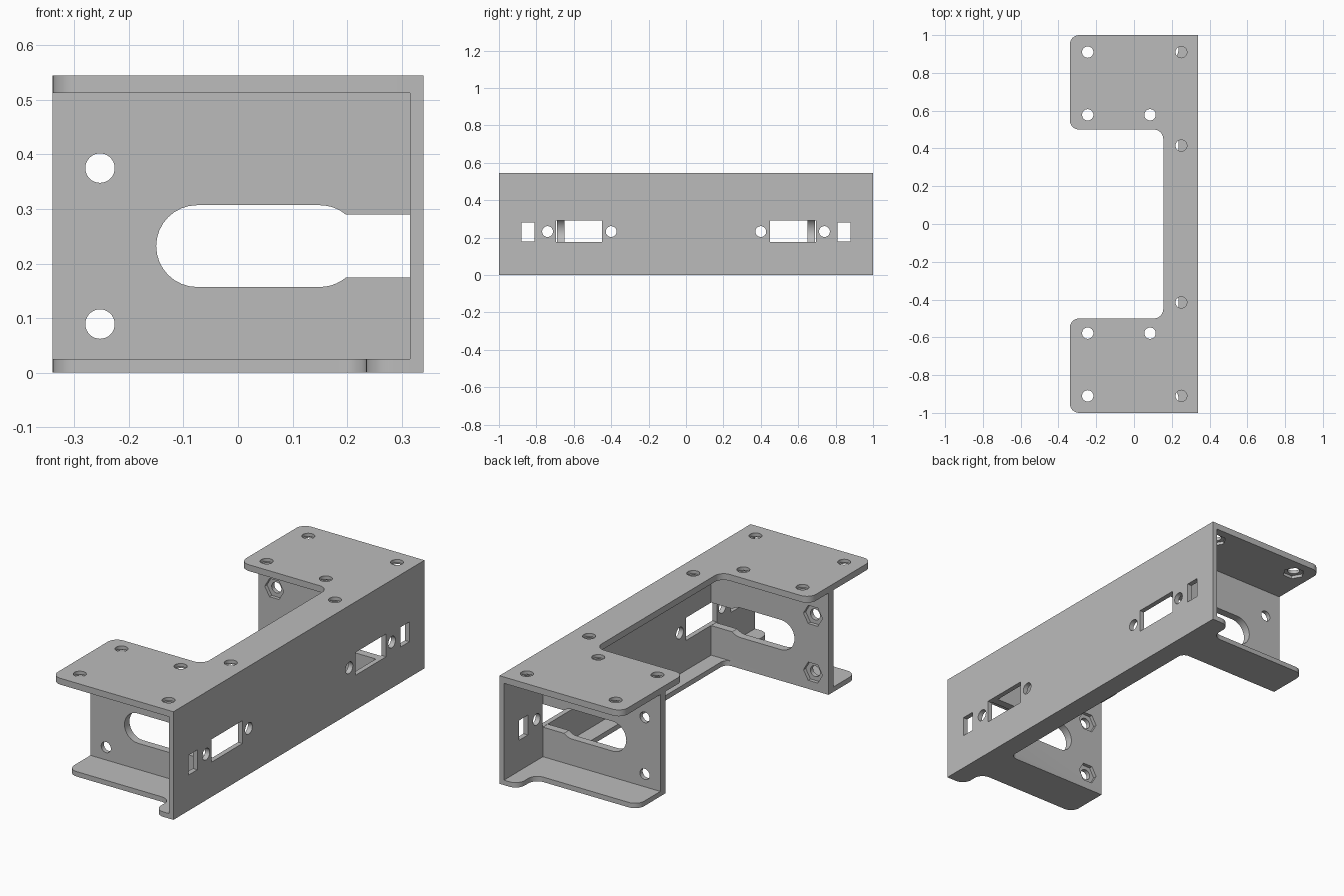
import bpy, bmesh, math
from mathutils import Vector

if "Cube" in bpy.data.objects:
    bpy.data.objects.remove(bpy.data.objects["Cube"])

grey = bpy.data.materials.new("plain_grey")
grey.diffuse_color = (0.5, 0.5, 0.5, 1)
grey.use_nodes = True
grey.node_tree.nodes["Principled BSDF"].inputs["Base Color"].default_value = grey.diffuse_color


def rounded(points, seg=8):
    """Outline from (x, y, corner radius) points."""
    out = []
    n = len(points)
    for i, (x, y, r) in enumerate(points):
        p = Vector((x, y))
        if r == 0:
            out.append(p)
            continue
        a = (Vector(points[i - 1][:2]) - p).normalized()
        b = (Vector(points[(i + 1) % n][:2]) - p).normalized()
        centre = p + (a + b) * r  # all corners are square
        for k in range(seg + 1):
            t = k / seg * math.pi / 2
            out.append(centre - b * r * math.cos(t) - a * r * math.sin(t))
    return out


def ngon(cx, cy, r, n=32, turn=0.0):
    return [(cx + r * math.cos(turn + 2 * math.pi * k / n),
             cy + r * math.sin(turn + 2 * math.pi * k / n)) for k in range(n)]


def rect(x0, x1, y0, y1):
    return [(x0, y0), (x1, y0), (x1, y1), (x0, y1)]


def prism(name, outline, axis, lo, hi):
    """Extrude a flat outline along an axis between lo and hi."""
    place = {"x": lambda u, v, w: (w, u, v),
             "y": lambda u, v, w: (u, w, v),
             "z": lambda u, v, w: (u, v, w)}[axis]
    bm = bmesh.new()
    a = [bm.verts.new(place(u, v, lo)) for u, v in outline]
    b = [bm.verts.new(place(u, v, hi)) for u, v in outline]
    n = len(a)
    bm.faces.new(a)
    bm.faces.new(b)
    for i in range(n):
        bm.faces.new((a[i], a[(i + 1) % n], b[(i + 1) % n], b[i]))
    bmesh.ops.recalc_face_normals(bm, faces=bm.faces)
    me = bpy.data.meshes.new(name)
    bm.to_mesh(me)
    bm.free()
    me.materials.append(grey)
    ob = bpy.data.objects.new(name, me)
    bpy.context.collection.objects.link(ob)
    return ob


def combine(body, other, operation):
    m = body.modifiers.new("combine", "BOOLEAN")
    m.operation, m.object, m.solver = operation, other, "EXACT"
    bpy.context.view_layer.objects.active = body
    bpy.ops.object.modifier_apply(modifier=m.name)
    bpy.data.objects.remove(other, do_unlink=True)


def cut(outline, axis, lo, hi):
    combine(bracket, prism("cutter", outline, axis, lo, hi), "DIFFERENCE")


# Long front panel
bracket = prism("mounting_bracket", rect(-1, 1, 0, 0.545), "x", 0.315, 0.34)

# U-shaped top plate
R = 0.05
top = rounded([(0.34, -1, 0), (0.34, 1, 0), (-0.34, 1, R), (-0.34, 0.5, R),
               (0.155, 0.5, R), (0.155, -0.5, R), (-0.34, -0.5, R), (-0.34, -1, R)])
combine(bracket, prism("top_plate", top, "z", 0.513, 0.545), "UNION")

# Bottom strip with an outward flange at each end
half = [(0.235, 1, R), (0.235, 0.87, R), (-0.34, 0.87, R), (-0.34, 0.65, 0), (0.235, 0.65, 0.035)]
bottom = rounded([(0.34, -1, 0), (0.34, 1, 0)] + half
                 + [(x, -y, r) for x, y, r in reversed(half)])
combine(bracket, prism("bottom_plate", bottom, "z", 0, 0.025), "UNION")

# Two side walls
for s in (-1, 1):
    lo, hi = sorted((s * 0.65, s * 0.69))
    wall = prism("side_wall", rect(-0.34, 0.33, 0.01, 0.53), "y", lo, hi)
    combine(bracket, wall, "UNION")

for s in (-1, 1):
    # Long slot in the side wall, open into the front panel window
    lo, hi = sorted((s * 0.63, s * 0.71))
    slot = [(-0.075 + 0.075 * math.cos(t), 0.232 + 0.075 * math.sin(t))
            for t in (math.pi * (0.5 + k / 16) for k in range(17))]
    e = math.asin(0.058 / 0.075)
    low = [(0.15 + 0.075 * math.cos(t), 0.232 + 0.075 * math.sin(t))
           for t in (-math.pi / 2 + (math.pi / 2 - e) * k / 5 for k in range(6))]
    slot += low + [(0.315, 0.174), (0.315, 0.29)]
    slot += [(x, 0.464 - z) for x, z in reversed(low)]
    cut(slot, "y", lo, hi)
    # Wall bolt holes with hexagonal nut pockets on the inner face
    for z in (0.089, 0.375):
        cut(ngon(-0.253, z, 0.027), "y", lo, hi)
        a, b = sorted((s * 0.63, s * 0.668))
        cut(ngon(-0.253, z, 0.053, 6), "y", a, b)
    # Front panel window, screw holes and tie slot
    for y0, y1, z0, z1 in ((0.45, 0.695, 0.175, 0.29), (0.81, 0.88, 0.18, 0.28)):
        a, b = sorted((s * y0, s * y1))
        cut(rect(a, b, z0, z1), "x", 0.3149, 0.36)
    for y in (0.4, 0.74):
        cut(ngon(s * y, 0.232, 0.029), "x", 0.30, 0.36)
    # Top plate bolt holes with nut pockets underneath
    for x, y in ((-0.245, 0.91), (0.25, 0.91), (-0.245, 0.578), (0.085, 0.578), (0.25, 0.415)):
        cut(ngon(x, s * y, 0.03), "z", 0.50, 0.56)
        cut(ngon(x, s * y, 0.053, 6), "z", 0.50, 0.528)

# Smooth the rounded corners and hole walls only
bpy.ops.object.select_all(action="DESELECT")
bracket.select_set(True)
bpy.context.view_layer.objects.active = bracket
bpy.ops.object.shade_smooth_by_angle(angle=math.radians(30))
